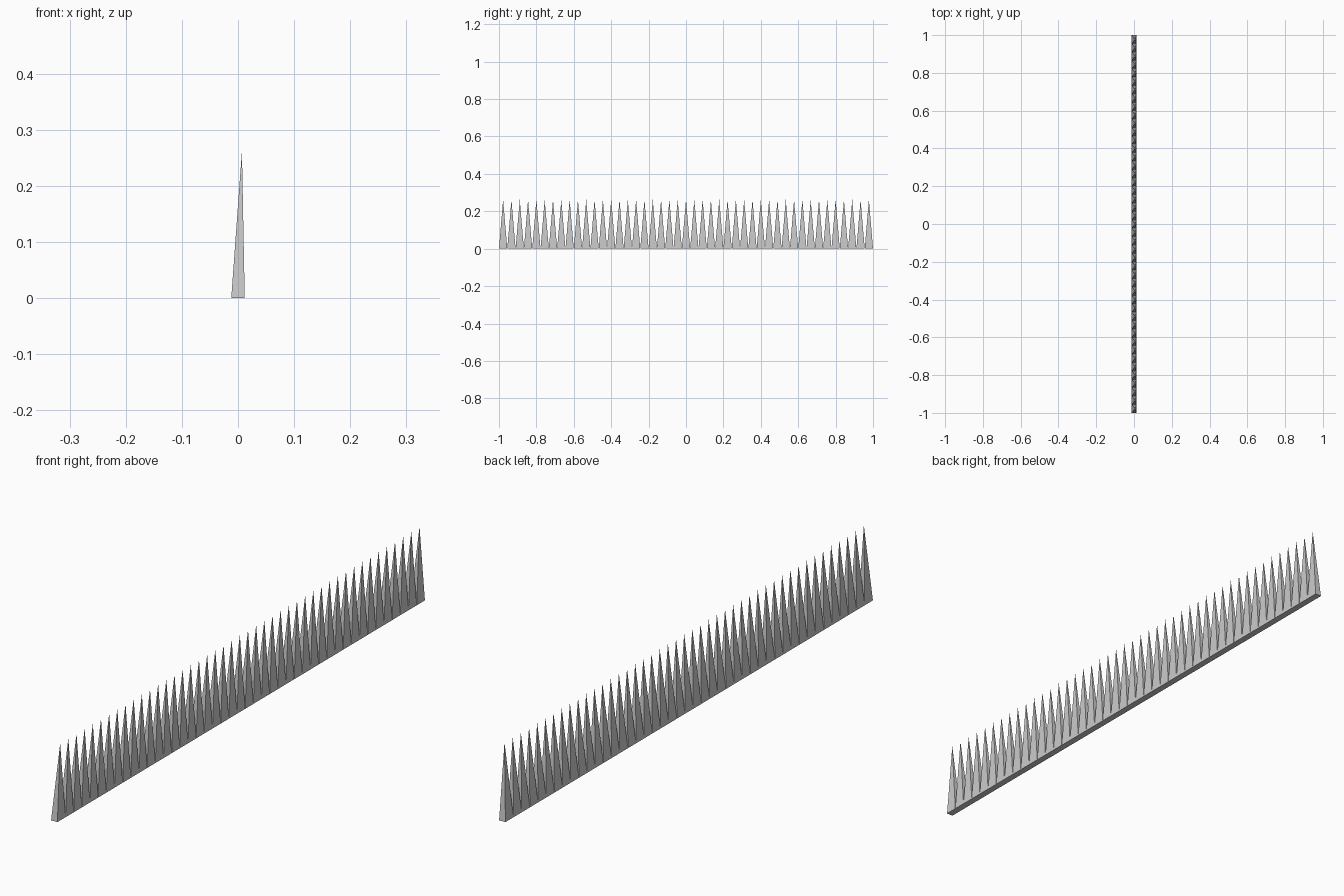
import bpy, bmesh

if "Cube" in bpy.data.objects:
    bpy.data.objects.remove(bpy.data.objects["Cube"])

TEETH = 45
PITCH = 2.0 / TEETH
HALF_T = 0.012      # half thickness of the strip
HEIGHT = 0.262
TIP_X = 0.007       # tips lean toward +x

bm = bmesh.new()

# Shared base rails: one vertex pair per tooth boundary
rail = [[bm.verts.new((x, -1 + i * PITCH, 0)) for i in range(TEETH + 1)]
        for x in (-HALF_T, HALF_T)]

# Row of leaning four-sided spikes
for i in range(TEETH):
    a, b = rail[0][i], rail[1][i]
    c, d = rail[1][i + 1], rail[0][i + 1]
    tip = bm.verts.new((TIP_X, -1 + (i + 0.5) * PITCH, HEIGHT))
    for p, q in ((a, b), (b, c), (c, d), (d, a)):
        bm.faces.new((p, q, tip))
    bm.faces.new((d, c, b, a))   # underside

mesh = bpy.data.meshes.new("spike_strip")
bm.to_mesh(mesh)
bm.free()
strip = bpy.data.objects.new("spike_strip", mesh)
bpy.context.collection.objects.link(strip)
